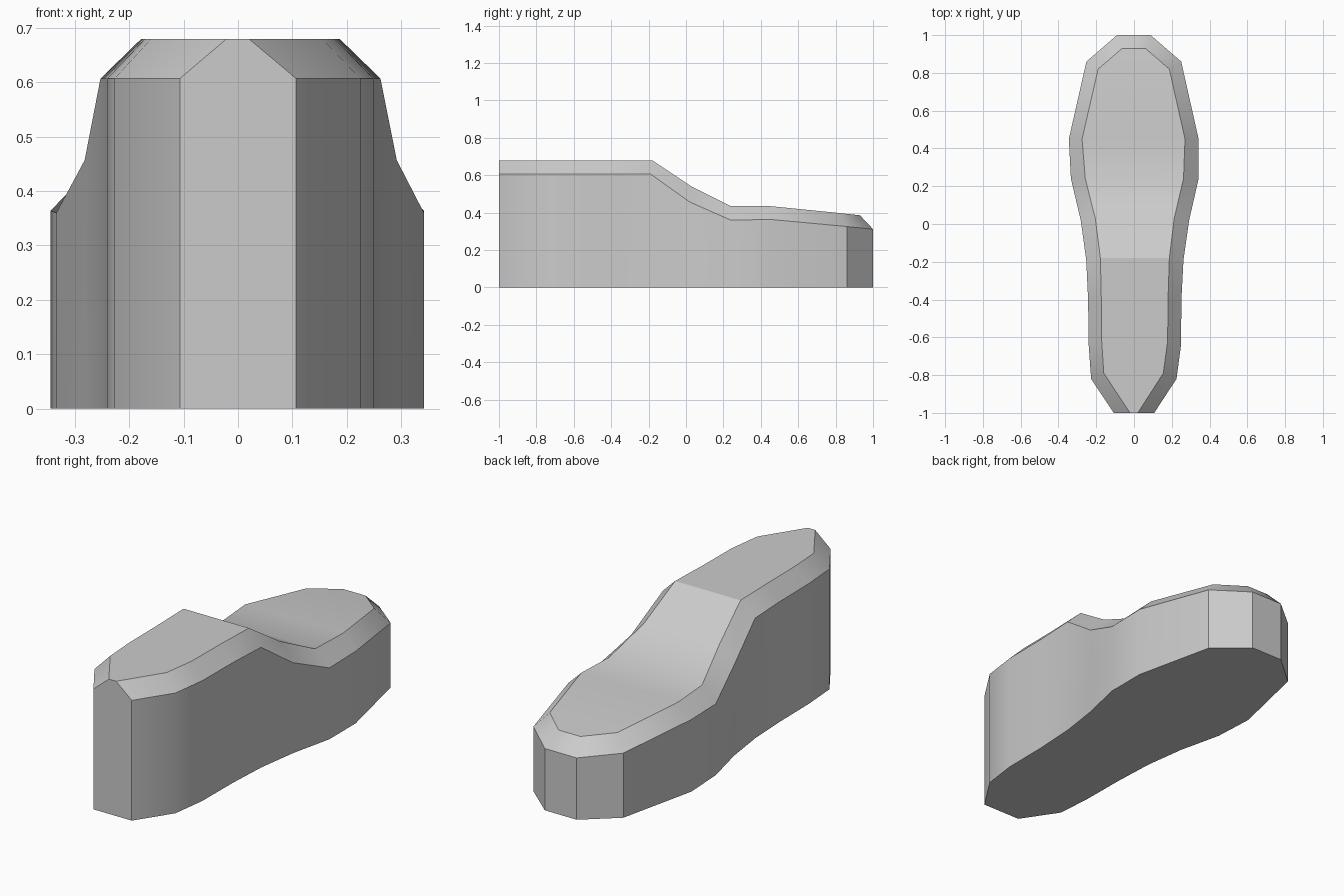
import bpy, bmesh, math

if "Cube" in bpy.data.objects:
    bpy.data.objects.remove(bpy.data.objects["Cube"])

# Rim stations from heel to toe: y, left x, right x, z
RIM = [(-1.0, -.107, .107, .607), (-.82, -.227, .225, .607), (-.64, -.24, .249, .607),
       (-.40, -.243, .251, .607), (-.19, -.253, .262, .607), (.02, -.282, .292, .457),
       (.24, -.334, .342, .36), (.45, -.345, .342, .364), (.86, -.252, .25, .326),
       (1.0, -.09, .088, .312)]
# Inset top stations in the same order
TOP = [(-1.0, -.021, .02, .68), (-.79, -.16, .155, .68), (-.62, -.171, .178, .68),
       (-.40, -.173, .18, .68), (-.18, -.178, .187, .68), (.03, -.205, .213, .54),
       (.24, -.258, .262, .435), (.45, -.275, .27, .435), (.82, -.19, .187, .398),
       (.93, -.062, .06, .386)]


def loft(name, rim, top):
    bm = bmesh.new()
    base = [(y, l, r, 0) for y, l, r, z in rim]
    rows = [[(bm.verts.new((l, y, z)), bm.verts.new((r, y, z))) for y, l, r, z in level]
            for level in (base, rim, top)]
    # Top and sole, strip by strip
    for row in (rows[0], rows[2]):
        for a, b in zip(row, row[1:]):
            bm.faces.new((a[0], a[1], b[1], b[0]))
    # Walls and chamfer around the outline
    loops = [[p[1] for p in row] + [p[0] for p in reversed(row)] for row in rows]
    for low, high in zip(loops, loops[1:]):
        for i in range(len(low)):
            j = (i + 1) % len(low)
            bm.faces.new((low[i], low[j], high[j], high[i]))
    bmesh.ops.recalc_face_normals(bm, faces=bm.faces)
    mesh = bpy.data.meshes.new(name)
    bm.to_mesh(mesh)
    bm.free()
    obj = bpy.data.objects.new(name, mesh)
    bpy.context.collection.objects.link(obj)
    return obj


# Shoe body
shoe = loft("shoe_body", RIM, TOP)
bpy.context.view_layer.objects.active = shoe
shoe.select_set(True)
bpy.ops.object.shade_smooth_by_angle(angle=math.radians(30))
